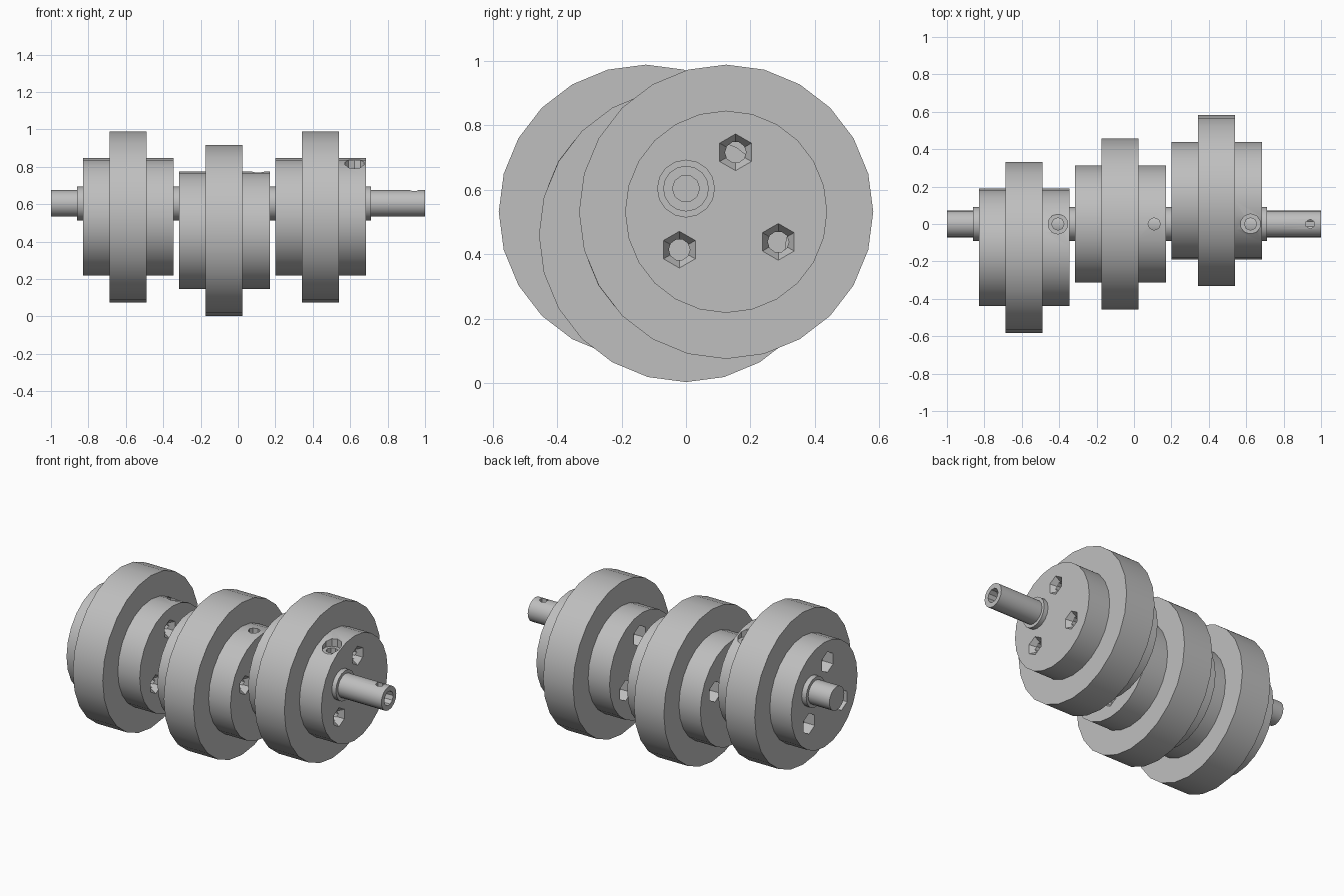
import bpy, bmesh, math
from mathutils import Matrix, Vector

if "Cube" in bpy.data.objects:
    bpy.data.objects.remove(bpy.data.objects["Cube"], do_unlink=True)

AXIS_Z = 0.604          # height of the shaft centreline
THROW = 0.144           # eccentric offset of each cam
CAM_R, HUB_R = 0.457, 0.314
BOLT_CIRCLE = 0.187

steel = bpy.data.materials.new("grey_steel")
steel.use_nodes = True
colour = (0.52, 0.52, 0.52, 1)
steel.diffuse_color = colour
steel.node_tree.nodes["Principled BSDF"].inputs["Base Color"].default_value = colour


def make_object(name, bm):
    bmesh.ops.recalc_face_normals(bm, faces=bm.faces)
    mesh = bpy.data.meshes.new(name)
    bm.to_mesh(mesh)
    bm.free()
    mesh.materials.append(steel)
    obj = bpy.data.objects.new(name, mesh)
    bpy.context.collection.objects.link(obj)
    return obj


def lathe(name, profile, sides, y, z, turn=0.0):
    """Revolve (x, radius) points around a line parallel to x, capped at both ends."""
    bm = bmesh.new()
    rings = []
    for x, r in profile:
        angles = [turn + math.tau * i / sides for i in range(sides)]
        rings.append([bm.verts.new((x, y + r * math.cos(a), z + r * math.sin(a))) for a in angles])
    for a, b in zip(rings, rings[1:]):
        for i in range(sides):
            j = (i + 1) % sides
            bm.faces.new((a[i], a[j], b[j], b[i]))
    bm.faces.new(rings[0])
    bm.faces.new(rings[-1])
    return make_object(name, bm)


def vertical_cutter(x, r, low, high, sides):
    bm = bmesh.new()
    bmesh.ops.create_cone(bm, cap_ends=True, segments=sides, radius1=r, radius2=r,
                          depth=high - low,
                          matrix=Matrix.Translation((x, 0, (low + high) / 2)))
    return make_object("cutter", bm)


def cut_and_finish(obj, cutters):
    """Subtract the cutters, then smooth the round walls."""
    bpy.context.view_layer.objects.active = obj
    for cutter in cutters:
        mod = obj.modifiers.new("cut", "BOOLEAN")
        mod.operation = "DIFFERENCE"
        mod.solver = "EXACT"
        mod.object = cutter
        bpy.ops.object.modifier_apply(modifier=mod.name)
        bpy.data.objects.remove(cutter, do_unlink=True)
    bpy.ops.object.select_all(action="DESELECT")
    obj.select_set(True)
    bpy.ops.object.shade_smooth_by_angle(angle=math.radians(30))


def cam_unit(name, x0, phase):
    """Large eccentric disc between two hubs, with bolt holes and a set screw hole."""
    x1, x2, x3 = x0 + 0.142, x0 + 0.34, x0 + 0.485
    cy = THROW * math.cos(phase)
    cz = AXIS_Z + THROW * math.sin(phase)
    unit = lathe(name, [(x0, HUB_R), (x1, HUB_R), (x1, CAM_R),
                        (x2, CAM_R), (x2, HUB_R), (x3, HUB_R)], 24, cy, cz, math.pi / 2)
    cutters = []
    # Bolt holes: nut pocket on one face, countersink on the other
    for step in (-111, 0, 111):
        a = phase + math.radians(step)
        y, z = cy + BOLT_CIRCLE * math.cos(a), cz + BOLT_CIRCLE * math.sin(a)
        cutters.append(lathe("cutter", [(x0 - 0.02, 0.033), (x3 + 0.02, 0.033)], 10, y, z))
        cutters.append(lathe("cutter", [(x0 - 0.02, 0.062), (x0 + 0.07, 0.062)], 6, y, z, math.pi / 6))
        cutters.append(lathe("cutter", [(x3 - 0.035, 0.033), (x3, 0.057), (x3 + 0.02, 0.071)],
                             6, y, z, math.pi / 6))
    # Set screw hole, with a wider spot face above a fixed height
    screw_x = x3 - 0.062
    cutters.append(vertical_cutter(screw_x, 0.033, AXIS_Z + 0.08, 0.95, 8))
    cutters.append(vertical_cutter(screw_x, 0.054, 0.79, 0.95, 10))
    cut_and_finish(unit, cutters)


# Three cams, stepped round the shaft
for name, x0, degrees in (("right_cam", -0.83, -150), ("middle_cam", -0.315, -90),
                          ("left_cam", 0.2, -30)):
    cam_unit(name, x0, math.radians(degrees))

# Shaft with a thicker middle, bored at one end and cross drilled
shaft = lathe("shaft", [(-1, 0.071), (-0.86, 0.071), (-0.86, 0.09),
                        (0.712, 0.09), (0.712, 0.071), (1, 0.071)], 16, 0, AXIS_Z)
bore = lathe("cutter", [(0.75, 0.042), (1.05, 0.042)], 10, 0, AXIS_Z)
pin_hole = vertical_cutter(0.942, 0.025, AXIS_Z, AXIS_Z + 0.15, 6)
cut_and_finish(shaft, [bore, pin_hole])
